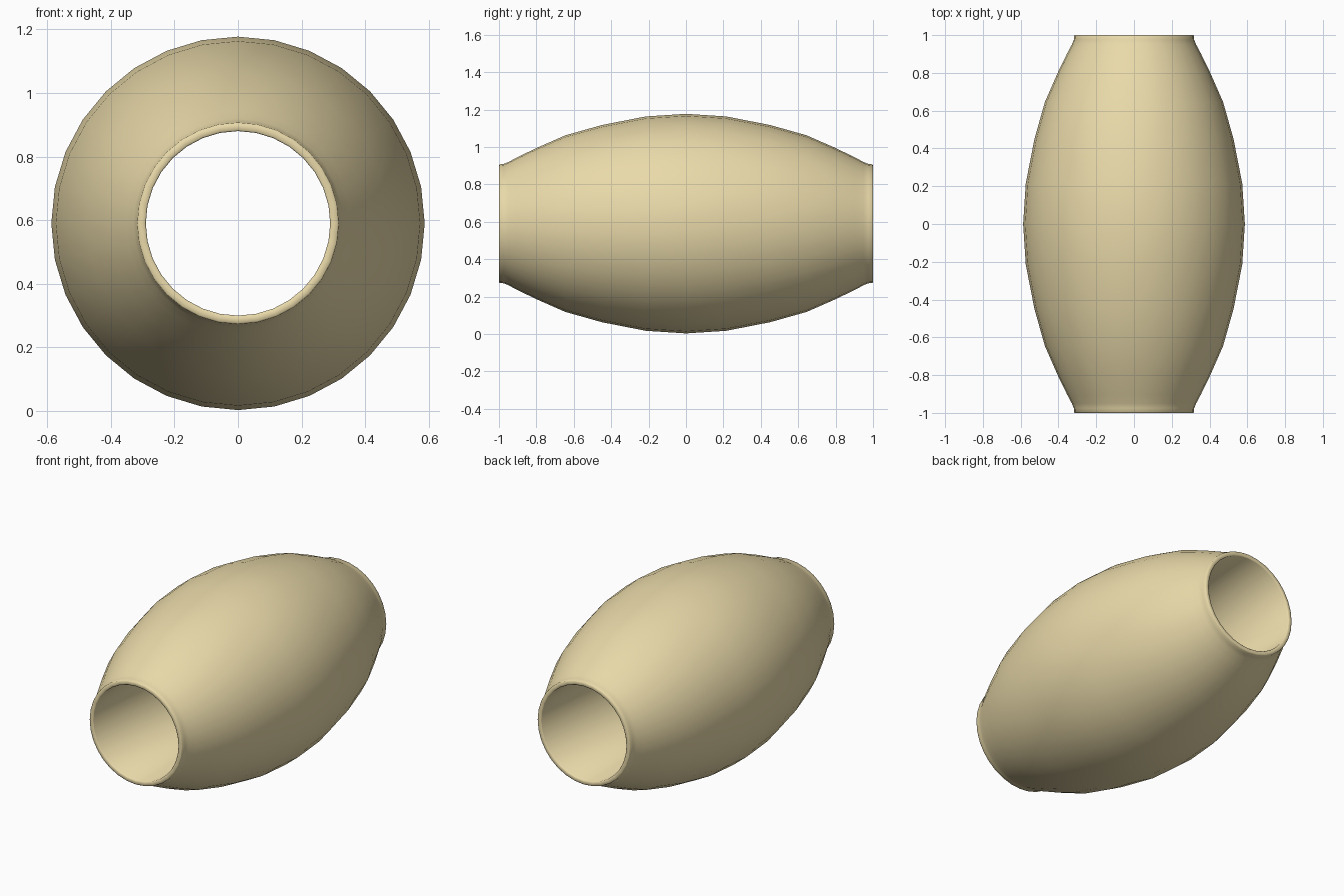
import bpy, math

if "Cube" in bpy.data.objects:
    bpy.data.objects.remove(bpy.data.objects["Cube"])

SIDES = 32
CENTRE_Z = 0.59

# half profile of the bead: (distance along y, radius), middle to rim
half = [(0.0, 0.587), (0.215, 0.573), (0.45, 0.527), (0.645, 0.472),
        (0.80, 0.404), (0.905, 0.353), (0.95, 0.329), (0.975, 0.319),
        (0.996, 0.317), (1.0, 0.313), (1.0, 0.294), (0.996, 0.29)]
# mirror it; the loop closes through the straight bore
profile = [(-y, r) for y, r in reversed(half[1:])] + half

# spin the closed profile around the y axis
n = len(profile)
verts, faces = [], []
for i in range(SIDES):
    a = 2 * math.pi * i / SIDES
    for y, r in profile:
        verts.append((r * math.sin(a), y, CENTRE_Z + r * math.cos(a)))
    k = (i + 1) % SIDES
    for j in range(n):
        m = (j + 1) % n
        faces.append((i * n + j, i * n + m, k * n + m, k * n + j))

mesh = bpy.data.meshes.new("barrel_bead")
mesh.from_pydata(verts, [], faces)
bead = bpy.data.objects.new("barrel_bead", mesh)
bpy.context.collection.objects.link(bead)
bpy.context.view_layer.objects.active = bead
bead.select_set(True)

# consistent outward normals, smooth shading
bpy.ops.object.mode_set(mode='EDIT')
bpy.ops.mesh.select_all(action='SELECT')
bpy.ops.mesh.normals_make_consistent(inside=False)
bpy.ops.object.mode_set(mode='OBJECT')
bpy.ops.object.shade_smooth_by_angle(angle=math.radians(50))

# pale wood colour
mat = bpy.data.materials.new("pale_wood")
mat.diffuse_color = (0.82, 0.70, 0.40, 1)
mat.use_nodes = True
mat.node_tree.nodes["Principled BSDF"].inputs["Base Color"].default_value = mat.diffuse_color
mesh.materials.append(mat)
